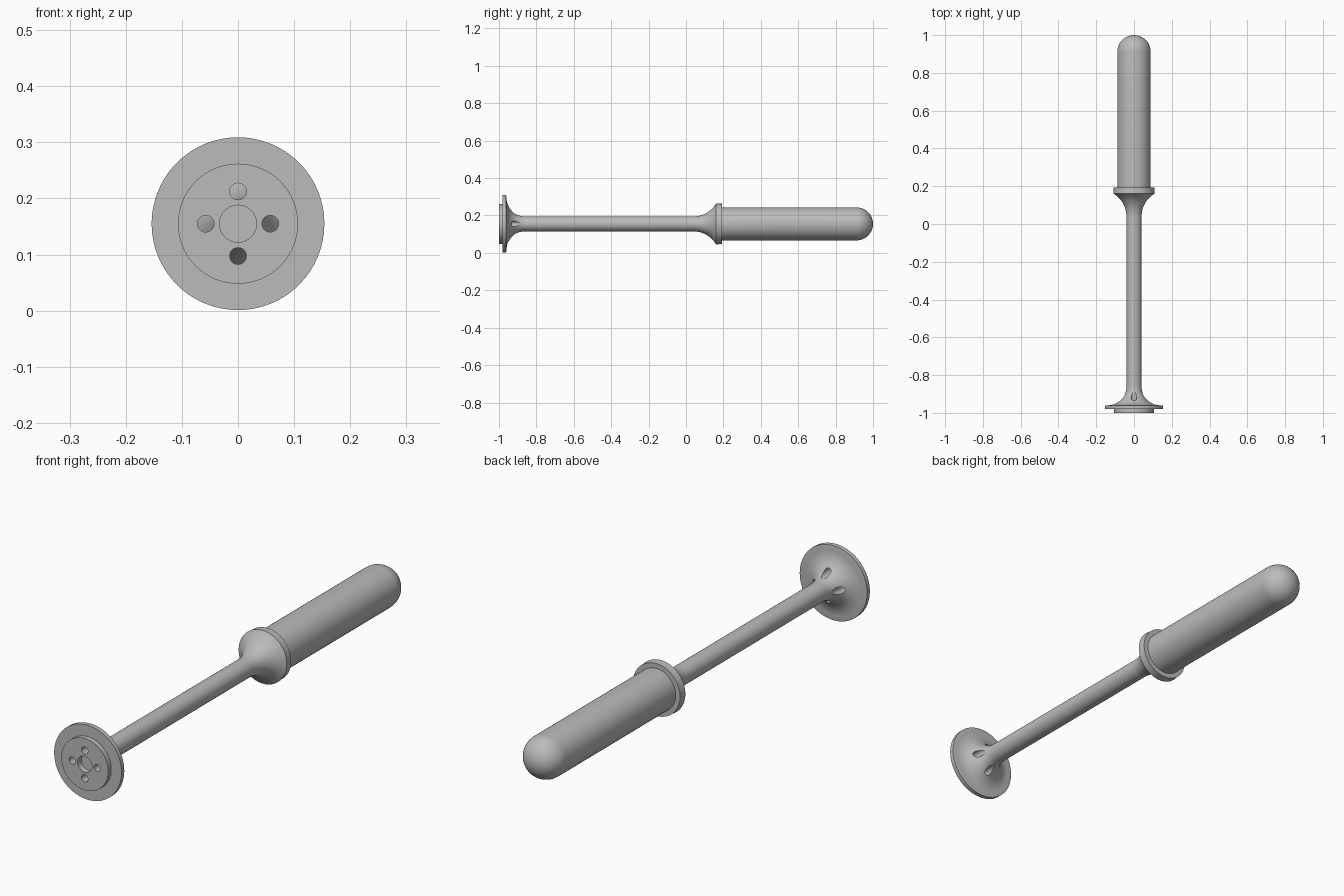
import bpy, bmesh
from math import pi, sin, cos, radians
from mathutils import Matrix, Vector

cube = bpy.data.objects.get("Cube")
if cube:
    bpy.data.objects.remove(cube, do_unlink=True)

AXIS_Z = 0.155
SIDES = 64

grey = bpy.data.materials.new("plain grey")
grey.use_nodes = True
colour = (0.5, 0.5, 0.5, 1)
grey.diffuse_color = colour
grey.node_tree.nodes["Principled BSDF"].inputs["Base Color"].default_value = colour


def arc(cy, cr, ry, rr, start, end, steps=16):
    """Points (y, radius) along an elliptical arc."""
    angles = [radians(start + (end - start) * i / steps) for i in range(steps + 1)]
    return [(cy + ry * cos(a), cr + rr * sin(a)) for a in angles]


def lathe(name, profile):
    """Turn a (y, radius) profile around the long axis."""
    bm = bmesh.new()
    verts = [bm.verts.new((r, y, 0)) for y, r in profile]
    edges = [bm.edges.new(pair) for pair in zip(verts, verts[1:])]
    bmesh.ops.spin(bm, geom=verts + edges, cent=(0, 0, 0), axis=(0, 1, 0),
                   angle=2 * pi, steps=SIDES, use_duplicate=False)
    bmesh.ops.remove_doubles(bm, verts=bm.verts, dist=0.0002)
    bmesh.ops.recalc_face_normals(bm, faces=bm.faces)
    mesh = bpy.data.meshes.new(name)
    bm.to_mesh(mesh)
    bm.free()
    obj = bpy.data.objects.new(name, mesh)
    obj.location.z = AXIS_Z
    mesh.materials.append(grey)
    bpy.context.collection.objects.link(obj)
    return obj


def activate(obj):
    bpy.ops.object.select_all(action='DESELECT')
    obj.select_set(True)
    bpy.context.view_layer.objects.active = obj


# Stepped end plate with central recess, flange, flare and shaft
head = lathe("flanged_shaft",
             [(-0.975, 0), (-0.975, 0.033), (-1, 0.033), (-1, 0.107),
              (-0.98, 0.107), (-0.98, 0.154), (-0.962, 0.154)]
             + arc(-0.86, 0.14, 0.1, 0.1, 180, 270, 24)
             + [(0.1, 0.04), (0.1, 0)])

# Four holes running lengthwise through the flange and out of the flare
bm = bmesh.new()
for i in range(4):
    centre = Vector((0.0575 * cos(i * pi / 2), -0.93, 0.0575 * sin(i * pi / 2)))
    bmesh.ops.create_cone(bm, cap_ends=True, segments=32, radius1=0.0148,
                          radius2=0.0148, depth=0.2,
                          matrix=Matrix.Translation(centre) @ Matrix.Rotation(pi / 2, 4, 'X'))
mesh = bpy.data.meshes.new("hole_cutter")
bm.to_mesh(mesh)
bm.free()
mesh.materials.append(grey)
cutter = bpy.data.objects.new("hole_cutter", mesh)
cutter.location.z = AXIS_Z
cutter.hide_render = True
bpy.context.collection.objects.link(cutter)
cut = head.modifiers.new("holes", 'BOOLEAN')
cut.operation = 'DIFFERENCE'
cut.solver = 'EXACT'
cut.object = cutter
activate(head)
bpy.ops.object.modifier_apply(modifier=cut.name)
bpy.data.objects.remove(cutter, do_unlink=True)

# Flared collar between shaft and grip
collar = lathe("collar", arc(0.04, 0.18, 0.14, 0.14, 270, 330, 16)
               + [(0.18, 0.108), (0.193, 0.108), (0.193, 0.08)])

# Grip with a domed end
grip = lathe("grip", [(0.19, 0.088)] + arc(0.912, 0, 0.088, 0.088, 90, 0, 16))

for obj in (head, collar, grip):
    activate(obj)
    bpy.ops.object.shade_smooth_by_angle(angle=radians(30))
